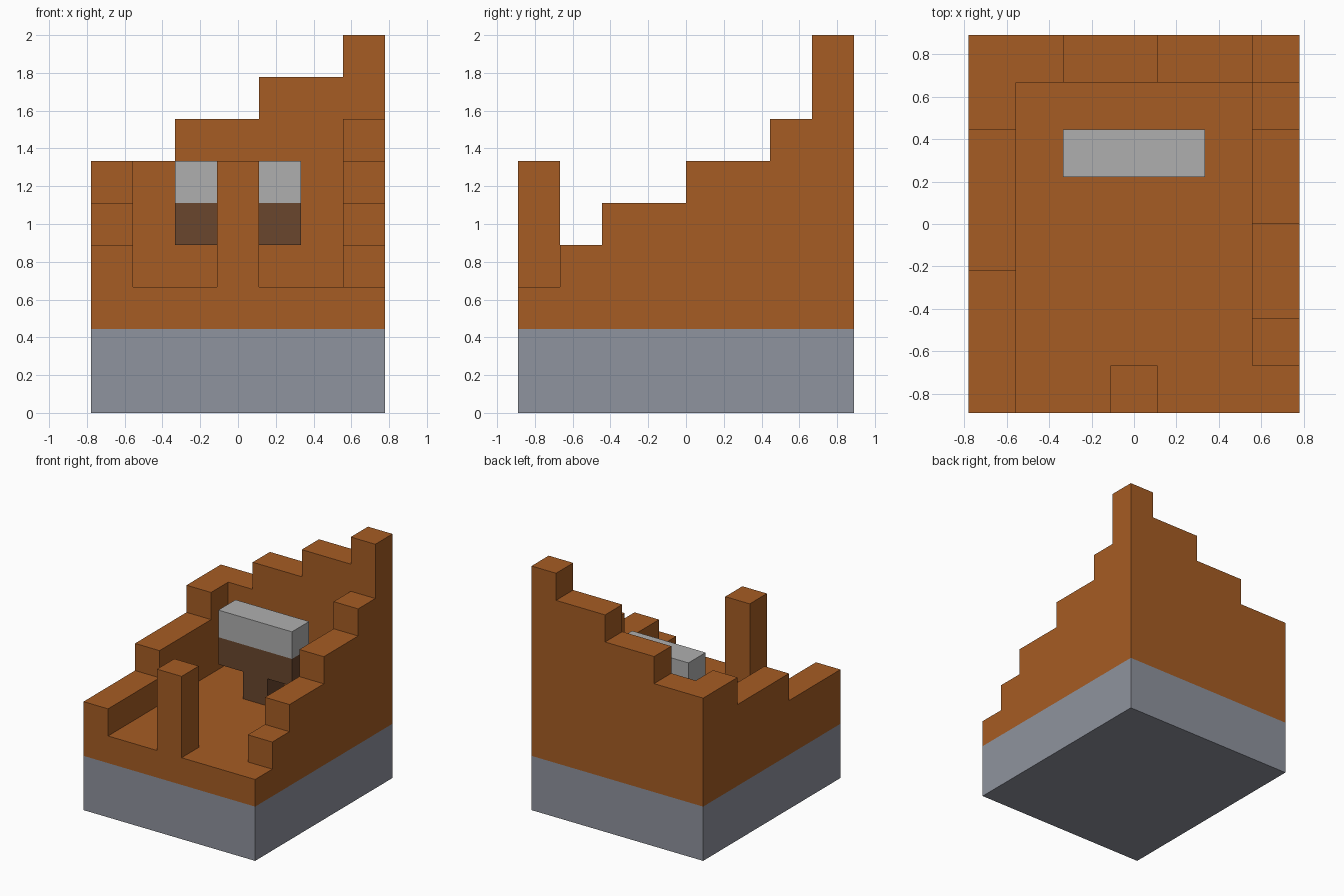
import bpy
import bmesh

U = 2 / 9  # one building block

cube = bpy.data.objects.get("Cube")
if cube:
    bpy.data.objects.remove(cube, do_unlink=True)


def material(name, rgb):
    m = bpy.data.materials.new(name)
    m.use_nodes = True
    m.diffuse_color = (*rgb, 1)
    m.node_tree.nodes["Principled BSDF"].inputs["Base Color"].default_value = (*rgb, 1)
    return m


CLAY = material("orange clay", (0.38, 0.107, 0.017))
STONE = material("blue grey stone", (0.275, 0.292, 0.342))
WOOD = material("dark brown wood", (0.144, 0.061, 0.026))
PALE = material("light grey slab", (0.43, 0.43, 0.43))


def prism(name, profile, axis, start, end, mat):
    """Extrude a (horizontal, height) profile along the x or y axis, in blocks."""
    def place(h, z, d):
        return (d * U, h * U, z * U) if axis == "x" else (h * U, d * U, z * U)

    bm = bmesh.new()
    face = bm.faces.new([bm.verts.new(place(h, z, start)) for h, z in profile])
    side = bmesh.ops.extrude_face_region(bm, geom=[face])["geom"]
    shift = [b - a for a, b in zip(place(0, 0, start), place(0, 0, end))]
    bmesh.ops.translate(bm, vec=shift, verts=[v for v in side if isinstance(v, bmesh.types.BMVert)])
    bmesh.ops.recalc_face_normals(bm, faces=bm.faces)
    mesh = bpy.data.meshes.new(name)
    bm.to_mesh(mesh)
    bm.free()
    mesh.materials.append(mat)
    obj = bpy.data.objects.new(name, mesh)
    bpy.context.collection.objects.link(obj)
    return obj


def box(name, x, y, z, mat):
    (a, b), (lo, hi) = x, z
    return prism(name, [(a, lo), (b, lo), (b, hi), (a, hi)], "y", *y, mat)


def stepped_wall(name, begin, steps, axis, start, end):
    """Wall standing on the floor; steps are (step end, step height)."""
    profile, pos = [(begin, 3)], begin
    for stop, height in steps:
        profile += [(pos, height), (stop, height)]
        pos = stop
    profile.append((pos, 3))
    return prism(name, profile, axis, start, end, CLAY)


# Foundation and floor
box("foundation", (-3.5, 3.5), (-4, 4), (0, 2), STONE)
box("floor", (-3.5, 3.5), (-4, 4), (2, 3), CLAY)

# Broken walls rising in steps towards the back left corner
stepped_wall("left_wall", -3, [(-2, 4), (0, 5), (2, 6), (3, 7)], "x", 2.5, 3.5)
stepped_wall("right_wall", -4, [(-1, 4), (2, 5), (3, 6)], "x", -3.5, -2.5)
stepped_wall("back_wall", -3.5, [(-1.5, 6), (0.5, 7), (2.5, 8), (3.5, 9)], "y", 3, 4)

# The right wall's last step turns the corner one block before the back wall

# Front post
box("front_post", (-0.5, 0.5), (-4, -3), (3, 6), CLAY)

# Pedestal with a wide top and a pale slab
box("pedestal_leg", (-0.5, 0.5), (1, 2), (3, 4), WOOD)
box("pedestal_top", (-1.5, 1.5), (1, 2), (4, 5), WOOD)
box("pedestal_slab", (-1.5, 1.5), (1, 2), (5, 6), PALE)
